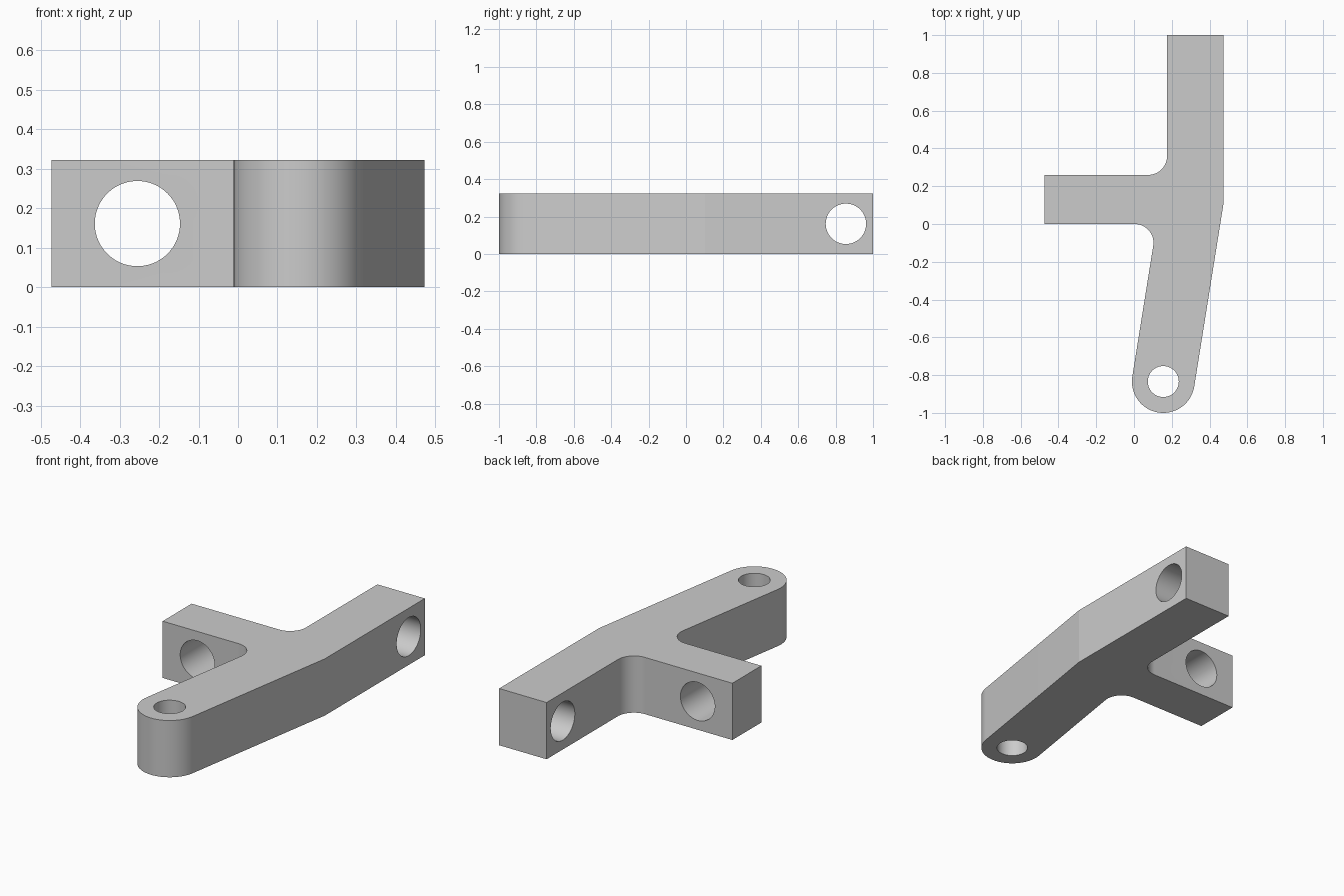
import bpy
import bmesh
from math import atan, cos, sin, pi, tan, radians
from mathutils import Vector, Matrix

cube = bpy.data.objects.get("Cube")
if cube:
    bpy.data.objects.remove(cube, do_unlink=True)

HEIGHT = 0.322
MID = HEIGHT / 2
EDGE = 0.473                        # half of the overall width
PIVOT, END_R = Vector((0.155, -0.834)), 0.166
LEAN = atan(0.16)                   # tilt of the lower leg

grey = bpy.data.materials.new("plain_grey")
grey.use_nodes = True
colour = (0.6, 0.6, 0.6, 1)
grey.diffuse_color = colour
grey.node_tree.nodes["Principled BSDF"].inputs["Base Color"].default_value = colour


def arc(center, radius, start, end, steps):
    return [center + radius * Vector((cos(a), sin(a)))
            for a in (start + (end - start) * i / steps for i in range(steps + 1))]


def fillet(corner, before, after, radius, steps=24):
    """Round a corner between the directions toward its two neighbours."""
    half = before.angle(after) / 2
    center = corner + (before + after).normalized() * radius / sin(half)
    reach = radius / tan(half)
    first = (corner + before * reach - center).normalized()
    last = (corner + after * reach - center).normalized()
    return [center + radius * first.slerp(last, i / steps) for i in range(steps + 1)]


def add_object(name, bm):
    mesh = bpy.data.meshes.new(name)
    bm.to_mesh(mesh)
    bm.free()
    mesh.materials.append(grey)
    obj = bpy.data.objects.new(name, mesh)
    bpy.context.scene.collection.objects.link(obj)
    return obj


# Outline of the bracket, running counter-clockwise from the bend
along = Vector((sin(LEAN), cos(LEAN)))
left_tangent = PIVOT + END_R * Vector((-cos(LEAN), sin(LEAN)))
lower_corner = left_tangent - along * (left_tangent.y / along.y)
right_tangent = PIVOT + END_R * Vector((cos(LEAN), -sin(LEAN)))
bend = right_tangent + along * ((EDGE - right_tangent.x) / along.x)
left, up = Vector((-1, 0)), Vector((0, 1))

outline = [bend, Vector((EDGE, 1)), Vector((0.175, 1))]
outline += fillet(Vector((0.175, 0.26)), up, left, 0.1)
outline += [Vector((-EDGE, 0.26)), Vector((-EDGE, 0))]
outline += fillet(lower_corner, left, -along, 0.1)
outline += arc(PIVOT, END_R, pi - LEAN, 2 * pi - LEAN, 44)

# Solid bracket body: bottom, top and side walls, all facing outward
bm = bmesh.new()
low = [bm.verts.new((p.x, p.y, 0)) for p in outline]
high = [bm.verts.new((p.x, p.y, HEIGHT)) for p in outline]
bm.faces.new(low[::-1])
bm.faces.new(high)
for i in range(len(outline)):
    bm.faces.new((low[i - 1], low[i], high[i], high[i - 1]))
bm.normal_update()
body = add_object("bracket_body", bm)

# Pivot hole, side arm hole and upper leg hole: location, radius, axis
holes = [((PIVOT.x, PIVOT.y, MID), 0.082, (0, 0, 1)),
         ((-0.255, 0.13, MID), 0.108, (0, 1, 0)),
         ((0.324, 0.855, MID), 0.108, (1, 0, 0))]
bm = bmesh.new()
for location, radius, axis in holes:
    turn = Vector((0, 0, 1)).rotation_difference(Vector(axis)).to_matrix().to_4x4()
    bmesh.ops.create_cone(bm, cap_ends=True, segments=72, radius1=radius,
                          radius2=radius, depth=0.6,
                          matrix=Matrix.Translation(location) @ turn)
bm.normal_update()
bmesh.ops.recalc_face_normals(bm, faces=bm.faces[:])
cutter = add_object("hole_cutter", bm)
cutter.hide_render = True

# Drill the holes
cut = body.modifiers.new("holes", "BOOLEAN")
cut.operation, cut.solver, cut.object = "DIFFERENCE", "EXACT", cutter
bpy.context.view_layer.update()
bpy.ops.object.select_all(action="DESELECT")
bpy.context.view_layer.objects.active = body
body.select_set(True)
bpy.ops.object.modifier_apply(modifier=cut.name)
bpy.data.objects.remove(cutter, do_unlink=True)

# Smooth the curves but keep the shallow bend crisp
bpy.ops.object.shade_smooth_by_angle(angle=radians(7))
